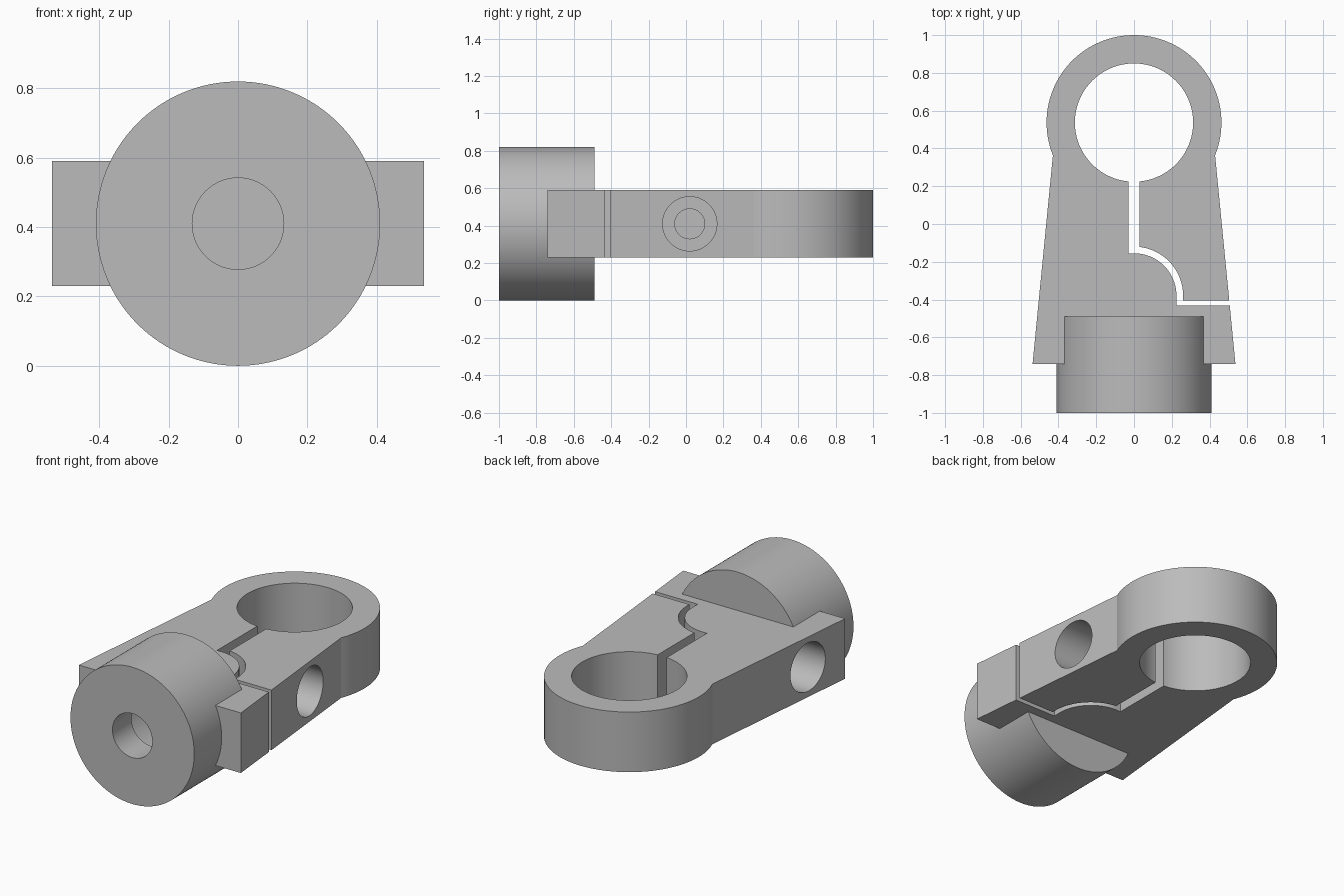
import bpy, bmesh, math
from mathutils import Matrix, Vector

if "Cube" in bpy.data.objects:
    bpy.data.objects.remove(bpy.data.objects["Cube"], do_unlink=True)

MID, LOW, HIGH = 0.41, 0.23, 0.59   # centre, bottom and top of the plate
RING = Vector((0, 0.537))           # centre of the clamp ring

grey = bpy.data.materials.new("plain grey")
grey.use_nodes = True
grey.diffuse_color = (0.5, 0.5, 0.5, 1)
grey.node_tree.nodes["Principled BSDF"].inputs["Base Color"].default_value = grey.diffuse_color


def finish(name, bm):
    bmesh.ops.recalc_face_normals(bm, faces=bm.faces)
    mesh = bpy.data.meshes.new(name)
    bm.to_mesh(mesh)
    bm.free()
    mesh.materials.append(grey)
    obj = bpy.data.objects.new(name, mesh)
    bpy.context.collection.objects.link(obj)
    return obj


def prism(name, outline, z0, z1):
    bm = bmesh.new()
    face = bm.faces.new([bm.verts.new((x, y, z0)) for x, y in outline])
    top = bmesh.ops.extrude_face_region(bm, geom=[face])["geom"]
    bmesh.ops.translate(bm, vec=(0, 0, z1 - z0),
                        verts=[v for v in top if isinstance(v, bmesh.types.BMVert)])
    return finish(name, bm)


def rod(name, start, end, radius, sides=96):
    start, end = Vector(start), Vector(end)
    axis = end - start
    turn = axis.to_track_quat('Z', 'Y').to_matrix().to_4x4()
    bm = bmesh.new()
    bmesh.ops.create_cone(bm, cap_ends=True, segments=sides, radius1=radius, radius2=radius,
                          depth=axis.length, matrix=Matrix.Translation((start + end) / 2) @ turn)
    return finish(name, bm)


def arc(cx, cy, radius, a0, a1, steps):
    angles = [math.radians(a0 + (a1 - a0) * i / steps) for i in range(steps + 1)]
    return [(cx + radius * math.cos(a), cy + radius * math.sin(a)) for a in angles]


def combine(target, tool, operation):
    mod = target.modifiers.new(operation, 'BOOLEAN')
    mod.operation, mod.object, mod.solver = operation, tool, 'EXACT'
    bpy.ops.object.select_all(action='DESELECT')
    bpy.context.view_layer.objects.active = target
    target.select_set(True)
    bpy.ops.object.modifier_apply(modifier=mod.name)
    bpy.data.objects.remove(tool, do_unlink=True)


# Tapered plate with a rounded ring end
outline = arc(*RING, 0.463, -22, 202, 80) + [(-0.537, -0.74), (0.537, -0.74)]
body = prism("clamp_body", outline, LOW, HIGH)

# Round boss at the front
combine(body, rod("boss", (0, -1, MID), (0, -0.49, MID), 0.41, 128), 'UNION')

# Clamp ring opening
combine(body, rod("ring_cut", (*RING, 0), (*RING, 1), 0.313, 128), 'DIFFERENCE')

# Stepped slot that splits the clamp jaw
slot = ([(-0.03, 0.3), (-0.03, -0.155)] + arc(0, -0.38, 0.225, 90, 0, 24)
        + [(0.225, -0.432), (0.7, -0.432), (0.7, -0.404), (0.26, -0.404)]
        + arc(0, -0.38, 0.26, 0, 83.4, 24) + [(0.03, 0.3)])
combine(body, prism("slot_cut", slot, 0.1, 0.7), 'DIFFERENCE')

# Screw hole with counterbore, front bore with its chamber, and side hole
for name, start, end, radius in [
        ("screw_hole", (0.3, 0.02, MID), (-0.25, 0.02, MID), 0.08),
        ("counterbore", (0.7, 0.02, MID), (0.2, 0.02, MID), 0.145),
        ("front_bore", (0, -1.1, MID), (0, -0.7, MID), 0.132),
        ("chamber", (0, -0.82, MID), (0, -0.5, MID), 0.28),
        ("side_hole", (-0.7, -0.43, MID), (-0.2, -0.43, MID), 0.145)]:
    combine(body, rod(name + "_cut", start, end, radius), 'DIFFERENCE')

bpy.ops.object.shade_smooth_by_angle(angle=math.radians(20))
